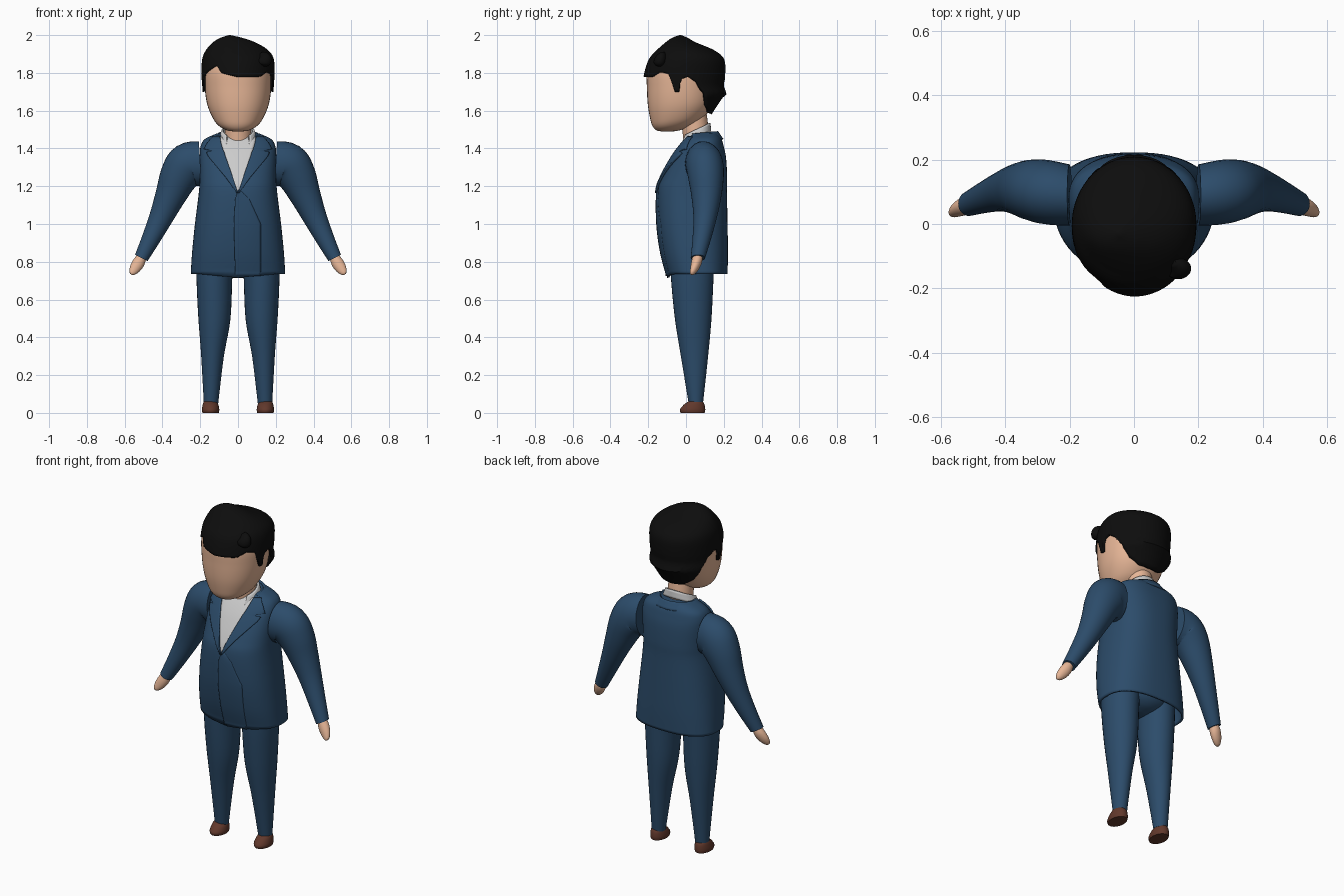
import bpy, bmesh
from math import sin, cos, pi, radians, copysign
from mathutils import Vector

if "Cube" in bpy.data.objects:
    bpy.data.objects.remove(bpy.data.objects["Cube"])


def material(name, rgb):
    m = bpy.data.materials.new(name)
    m.diffuse_color = (*rgb, 1)
    m.use_nodes = True
    m.node_tree.nodes["Principled BSDF"].inputs["Base Color"].default_value = m.diffuse_color
    return m


SUIT = material("suit_blue", (0.025, 0.072, 0.145))
SKIN = material("skin", (0.80, 0.47, 0.31))
HAIR = material("black_hair", (0.004, 0.004, 0.004))
SHIRT = material("shirt_grey", (0.62, 0.62, 0.62))
LEATHER = material("brown_leather", (0.12, 0.04, 0.025))


def spline(secs, n=5):
    """Catmull-Rom interpolation through tuples."""
    out = []
    for i in range(len(secs) - 1):
        a, b, c, d = (secs[max(0, min(len(secs) - 1, i + k))] for k in (-1, 0, 1, 2))
        for j in range(n):
            t = j / n
            out.append(tuple(0.5 * (2 * q + (r - p) * t + (2 * p - 5 * q + 4 * r - s) * t * t
                                    + (3 * q - p - 3 * r + s) * t ** 3)
                             for p, q, r, s in zip(a, b, c, d)))
    return out + [tuple(secs[-1])]


def grid(name, rows, mat, closed=False, caps=(), thick=0, offset=0, mirror=False):
    """Skin rows of points into one smooth object."""
    bm = bmesh.new()
    vs = [[bm.verts.new(p) for p in row] for row in rows]
    n = len(rows[0])
    for a, b in zip(vs, vs[1:]):
        for i in range(n if closed else n - 1):
            j = (i + 1) % n
            bm.faces.new((a[i], a[j], b[j], b[i]))
    for k in caps:
        bm.faces.new(vs[k])
    bmesh.ops.recalc_face_normals(bm, faces=bm.faces)
    me = bpy.data.meshes.new(name)
    bm.to_mesh(me)
    bm.free()
    me.materials.append(mat)
    ob = bpy.data.objects.new(name, me)
    bpy.context.collection.objects.link(ob)
    bpy.ops.object.select_all(action='DESELECT')
    bpy.context.view_layer.objects.active = ob
    ob.select_set(True)
    bpy.ops.object.shade_smooth_by_angle(angle=radians(45))
    if thick:
        s = ob.modifiers.new("thickness", 'SOLIDIFY')
        s.thickness, s.offset = thick, offset
    if mirror:
        ob.modifiers.new("mirror", 'MIRROR')
    return ob


def tube(name, secs, mat, e=2.0, sides=32, caps=(0, -1), **kw):
    """Loft superellipse sections (x, y, z, r_across, r_y) along a path in xz."""
    secs = spline(secs)
    rows = []
    for i, (x, y, z, r, ry) in enumerate(secs):
        p, q = secs[max(0, i - 1)], secs[min(len(secs) - 1, i + 1)]
        t = Vector((q[0] - p[0], q[2] - p[2])).normalized()
        row = []
        for k in range(sides):
            a = 2 * pi * k / sides
            u = copysign(abs(sin(a)) ** (2 / e), sin(a)) * r
            v = copysign(abs(cos(a)) ** (2 / e), cos(a)) * ry
            row.append((x + t.y * u, y - v, z - t.x * u))
        rows.append(row)
    return grid(name, rows, mat, closed=True, caps=caps, **kw)


def sections(table):
    """(z, half width, front y, back y) to tube sections."""
    return [(0, (f + b) / 2, z, w, (b - f) / 2) for z, w, f, b in table]


def lerp_table(table, x):
    for a, b in zip(table, table[1:]):
        if x <= b[0]:
            t = max(0, (x - a[0]) / (b[0] - a[0]))
            return [p + (q - p) * t for p, q in zip(a, b)]
    return list(table[-1])


# Jacket body, open at the hem
E = 2.5
JACKET = sections([
    (0.735, .25, -.10, .22), (0.85, .243, -.13, .222), (1.0, .228, -.15, .22),
    (1.17, .207, -.150, .217), (1.25, .203, -.125, .218), (1.35, .203, -.073, .212),
    (1.41, .198, -.033, .20), (1.45, .175, 0.0, .187), (1.48, .11, .025, .165)])
jacket = tube("jacket", JACKET, SUIT, e=E, sides=64, caps=(-1,), thick=.012, offset=-1)
for v in jacket.data.vertices:
    if v.co.z < 0.75 and v.co.y < 0:
        v.co.z -= 0.02 * max(0, 1 - abs(v.co.x) / 0.2)

FRONT = [(s[2], s[1], s[3], s[4]) for s in spline(JACKET)]


def front_y(x, z):
    _, cy, w, ry = lerp_table(FRONT, z)
    return cy - ry * max(0, 1 - abs(x / w) ** E) ** (1 / E)


def patch(name, table, mat, off0, off1, thick, mirror=False, n=12):
    """Panel lying on the jacket front; table rows are (z, x0, x1)."""
    rows = []
    for a, b in zip(table, table[1:]):
        steps = max(1, int(abs(b[0] - a[0]) / .015))
        rows += [[p + (q - p) * i / steps for p, q in zip(a, b)] for i in range(steps)]
    rows.append(table[-1])
    pts = []
    for z, x0, x1 in rows:
        xs = [x0 + (x1 - x0) * i / n for i in range(n + 1)]
        pts.append([(x, front_y(x, z) - off0 + (off0 - off1) * i / n, z)
                    for i, x in enumerate(xs)])
    return grid(name, pts, mat, thick=thick, mirror=mirror)


# Shirt front, lapels with notch, overlapping front edge
patch("shirt_front", [(1.17, -.003, .003), (1.35, -.066, .066), (1.46, -.1, .1)],
      SHIRT, .003, .003, .004)
patch("lapel", [(1.165, 0, .006), (1.25, .028, .068), (1.355, .065, .155),
                (1.378, .072, .165), (1.386, .076, .135), (1.396, .08, .178),
                (1.43, .09, .158), (1.462, .095, .13)], SUIT, .008, .006, .012, mirror=True)
patch("jacket_overlap", [(0.725, -.015, .12), (1.0, -.022, .12), (1.13, -.015, .06),
                         (1.18, .0, .01)], SUIT, .005, -.003, .006)


def band(name, mat, top, bottom, a_top, a_bot, thick):
    """Collar around the neck; edges are (cy, rx, ry, z mid, z tilt)."""
    rows = []
    for k in range(5):
        t = k / 4
        cy, rx, ry, z, tilt = (p + (q - p) * t for p, q in zip(top, bottom))
        s = radians(a_top + (a_bot - a_top) * t)
        angs = [s + (2 * pi - 2 * s) * i / 40 for i in range(41)]
        rows.append([(rx * sin(a), cy - ry * cos(a), z - tilt * cos(a)) for a in angs])
    return grid(name, rows, mat, thick=thick)


band("shirt_collar", SHIRT, (.05, .08, .075, 1.497, .038), (.045, .1, .083, 1.45, .04), 48, 34, .01)
band("jacket_collar", SUIT, (.07, .1, .095, 1.478, .01), (.075, .137, .118, 1.447, .0), 68, 72, .012)

# Arms and hands
tube("sleeve", [(.20, .09, 1.32, .118, .095), (.265, .098, 1.31, .118, .10),
                (.312, .105, 1.25, .103, .095), (.357, .108, 1.15, .082, .08),
                (.405, .102, 1.04, .064, .063), (.457, .085, .93, .05, .05),
                (.512, .063, .82, .037, .038)], SUIT, mirror=True)
tube("hand", [(.506, .063, .835, .024, .026), (.525, .056, .797, .032, .028),
              (.545, .046, .765, .029, .023), (.56, .036, .742, .018, .015),
              (.566, .032, .733, .006, .006)], SKIN, mirror=True)

# Trousers and shoes
tube("trouser_leg", [(.143, .052, .05, .038, .038), (.135, .045, .3, .06, .072),
                     (.125, .038, .5, .085, .097), (.125, .033, .72, .095, .113),
                     (.12, .035, .86, .10, .118)], SUIT, mirror=True)
tube("trouser_seat", [(0, .04, .715, .03, .03), (0, .04, .735, .1, .085),
                      (0, .04, .78, .17, .12), (0, .04, .88, .20, .13)], SUIT)
tube("shoe", [(.145, .035, 0, .043, .064), (.145, .035, .018, .046, .067),
              (.145, .044, .045, .041, .054), (.144, .052, .062, .034, .036)],
     LEATHER, mirror=True)

# Neck and head
tube("neck", [(0, .06, 1.41, .07, .07), (0, .05, 1.5, .07, .07), (0, .04, 1.58, .07, .07)], SKIN)
tube("head", sections([
    (1.49, .025, -.13, -.07), (1.497, .062, -.158, -.03), (1.52, .102, -.178, .03),
    (1.56, .133, -.19, .09), (1.63, .162, -.202, .14), (1.72, .176, -.207, .16),
    (1.82, .177, -.206, .17), (1.90, .145, -.165, .14), (1.95, .075, -.09, .07)]),
    SKIN, e=2.15, sides=40)

# Hair: a cap whose lower edge follows the fringe, sideburns and nape
DOME = spline([
    (1.55, .145, -.20, .12, 0), (1.60, .165, -.21, .148, 0), (1.67, .188, -.215, .195, 0),
    (1.69, .19, -.218, .215, 0), (1.73, .19, -.22, .20, 0), (1.78, .193, -.225, .207, 0),
    (1.87, .190, -.198, .203, 0), (1.92, .165, -.155, .15, -.005),
    (1.96, .115, -.11, .055, -.02), (1.985, .06, -.075, .01, -.035), (2.0, .004, -.035, -.025, -.045)])
SIDE = [(66, 1.795), (71, 1.77), (75, 1.70), (82, 1.70), (85, 1.765), (95, 1.78), (108, 1.75),
        (120, 1.68), (135, 1.62), (155, 1.585), (180, 1.58)]
EDGE = ([(-a, z) for a, z in reversed(SIDE)]
        + [(-55, 1.81), (-36, 1.84), (-27, 1.80), (0, 1.78), (38, 1.78), (52, 1.805)] + SIDE)
rows = []
for k in range(29):
    t = k / 28
    row = []
    for i in range(120):
        deg = -180 + 3 * i
        a, z0 = radians(deg), lerp_table(EDGE, deg)[1]
        z = z0 + (2.0 - z0) * (1 - (1 - t) ** 1.5)
        _, w, f, b, cx = lerp_table(DOME, z)
        row.append((cx + w * sin(a), (f + b) / 2 - (b - f) / 2 * cos(a), z))
    rows.append(row)
grid("hair", rows, HAIR, closed=True, caps=(-1,), thick=.022, offset=-1)
tube("hair_lock", [(.135, -.14, 1.835, .01, .01), (.137, -.14, 1.85, .036, .03),
                   (.135, -.135, 1.88, .038, .03), (.12, -.12, 1.905, .012, .01)], HAIR)
